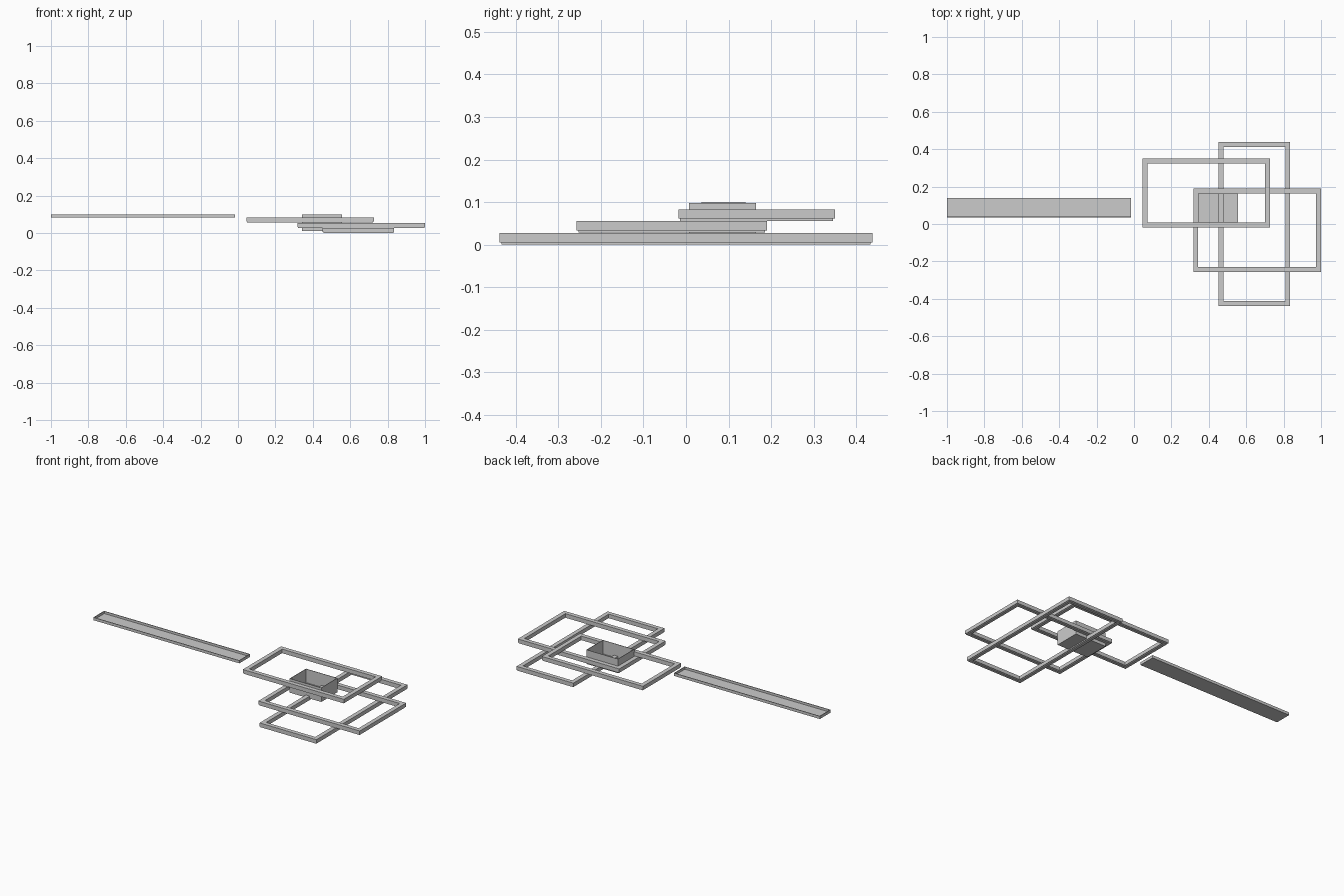
import bpy, bmesh

if "Cube" in bpy.data.objects:
    bpy.data.objects.remove(bpy.data.objects["Cube"])


def make_object(name, bm):
    bmesh.ops.recalc_face_normals(bm, faces=bm.faces)
    mesh = bpy.data.meshes.new(name)
    bm.to_mesh(mesh)
    bm.free()
    obj = bpy.data.objects.new(name, mesh)
    bpy.context.collection.objects.link(obj)
    return obj


def rect_loop(bm, box, inset, z):
    x0, x1, y0, y1 = box
    i = inset
    return [bm.verts.new(p) for p in ((x0 + i, y0 + i, z), (x1 - i, y0 + i, z),
                                      (x1 - i, y1 - i, z), (x0 + i, y1 - i, z))]


def bridge(bm, a, b):
    for k in range(4):
        n = (k + 1) % 4
        bm.faces.new((a[k], a[n], b[n], b[k]))


def frame(name, box, profile):
    """Sweep a closed (inset, z) profile around a rectangle."""
    bm = bmesh.new()
    loops = [rect_loop(bm, box, i, z) for i, z in profile]
    for k, loop in enumerate(loops):
        bridge(bm, loop, loops[(k + 1) % len(loops)])
    return make_object(name, bm)


def tray(name, box, z0, z1, wall, floor):
    """Open-topped box with wall and floor thickness."""
    bm = bmesh.new()
    loops = [rect_loop(bm, box, i, z) for i, z in
             ((0, z0), (0, z1), (wall, z1), (wall, z0 + floor))]
    for a, b in zip(loops, loops[1:]):
        bridge(bm, a, b)
    bm.faces.new(loops[0])
    bm.faces.new(loops[-1])
    return make_object(name, bm)


# Three stacked rectangular light frames, each with a slim inset lens below
W, LIP = 0.026, 0.005
frames = {
    "lower_frame": ((0.452, 0.835, -0.438, 0.438), 0.0),
    "middle_frame": ((0.317, 1.0, -0.257, 0.19), 0.028),
    "upper_frame": ((0.045, 0.726, -0.018, 0.35), 0.056),
}
for name, (box, z) in frames.items():
    frame(name, box, [(0, z + LIP), (0, z + 0.027), (W, z + 0.027), (W, z + LIP),
                      (W - 0.004, z + LIP), (W - 0.004, z),
                      (0.004, z), (0.004, z + LIP)])

# Ceiling housing box
tray("housing_box", (0.343, 0.556, 0.007, 0.164), 0.012, 0.098, 0.003, 0.003)

# Separate long shallow cover strip
tray("cover_strip", (-1.0, -0.016, 0.036, 0.14), 0.083, 0.1, 0.004, 0.003)
